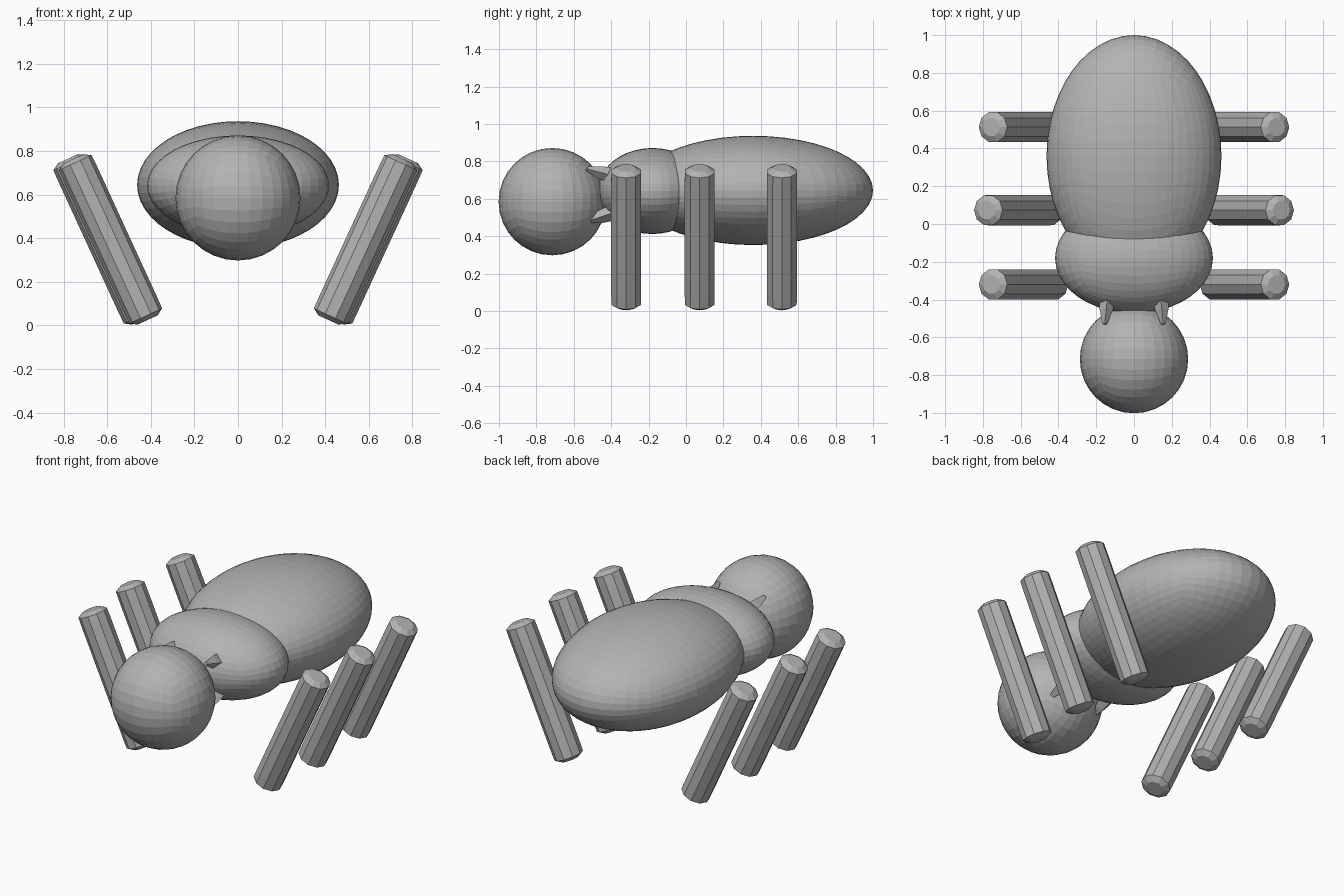
import bpy, bmesh
from mathutils import Vector

cube = bpy.data.objects.get("Cube")
if cube:
    bpy.data.objects.remove(cube, do_unlink=True)

grey = bpy.data.materials.new("plain grey")
grey.use_nodes = True
colour = (0.45, 0.45, 0.45, 1)
grey.diffuse_color = colour
grey.node_tree.nodes["Principled BSDF"].inputs["Base Color"].default_value = colour


def finish(bm, name):
    bmesh.ops.recalc_face_normals(bm, faces=bm.faces)
    mesh = bpy.data.meshes.new(name)
    bm.to_mesh(mesh)
    bm.free()
    mesh.materials.append(grey)
    obj = bpy.data.objects.new(name, mesh)
    bpy.context.collection.objects.link(obj)
    return obj


def ellipsoid(name, centre, radii, cuts):
    """Gridded cube rounded to an ellipsoid, with flat facets."""
    bm = bmesh.new()
    bmesh.ops.create_cube(bm, size=2)
    bmesh.ops.subdivide_edges(bm, edges=bm.edges[:], cuts=cuts, use_grid_fill=True)
    for v in bm.verts:
        # Widen the spacing near the cube edges for even facets
        p = Vector([c * (0.8 + 0.2 * c * c) for c in v.co]).normalized()
        v.co = Vector(centre) + Vector([a * r for a, r in zip(p, radii)])
    return finish(bm, name)


def rod(name, start, end, profile, sides):
    """Lathed rod; profile holds (fraction along the axis, radius)."""
    bm = bmesh.new()
    start, end = Vector(start), Vector(end)
    turn = (end - start).to_track_quat('Z', 'Y')
    rings = []
    for t, r in profile:
        ring = bmesh.ops.create_circle(bm, segments=sides, radius=r)["verts"]
        for v in ring:
            v.co = start.lerp(end, t) + turn @ v.co
        rings.append(ring)
    for a, b in zip(rings, rings[1:]):
        for i in range(sides):
            j = (i + 1) % sides
            bm.faces.new((a[i], a[j], b[j], b[i]))
    bm.faces.new(rings[0])
    bm.faces.new(rings[-1])
    return finish(bm, name)


# Body
ellipsoid("head", (0, -0.715, 0.585), (0.287, 0.287, 0.287), 7)
ellipsoid("thorax", (0, -0.18, 0.642), (0.418, 0.292, 0.23), 9)
ellipsoid("abdomen", (0, 0.36, 0.645), (0.463, 0.64, 0.292), 11)

# Six straight legs leaning outward at the top
leg_profile = [(0, 0.05), (0.025, 0.083)]
leg_profile += [(i / 10, 0.084) for i in range(1, 10)]
leg_profile += [(0.975, 0.083), (1, 0.05)]
legs = {"front": (-0.32, 0), "middle": (0.073, 0.025), "back": (0.513, 0)}
for side, s in (("left", 1), ("right", -1)):
    for place, (y, out) in legs.items():
        rod(f"{place}_leg_{side}", (s * (0.415 + out), y, 0.025),
            (s * (0.755 + out), y, 0.765), leg_profile, 10)
    # Small neck spurs bridging the head and thorax
    for place, z, tip in (("upper", 0.72, 0.76), ("lower", 0.53, 0.48)):
        rod(f"{place}_neck_spur_{side}", (s * 0.14, -0.38, z),
            (s * 0.155, -0.53, tip), [(0, 0.045), (0.5, 0.035), (1, 0.012)], 4)
